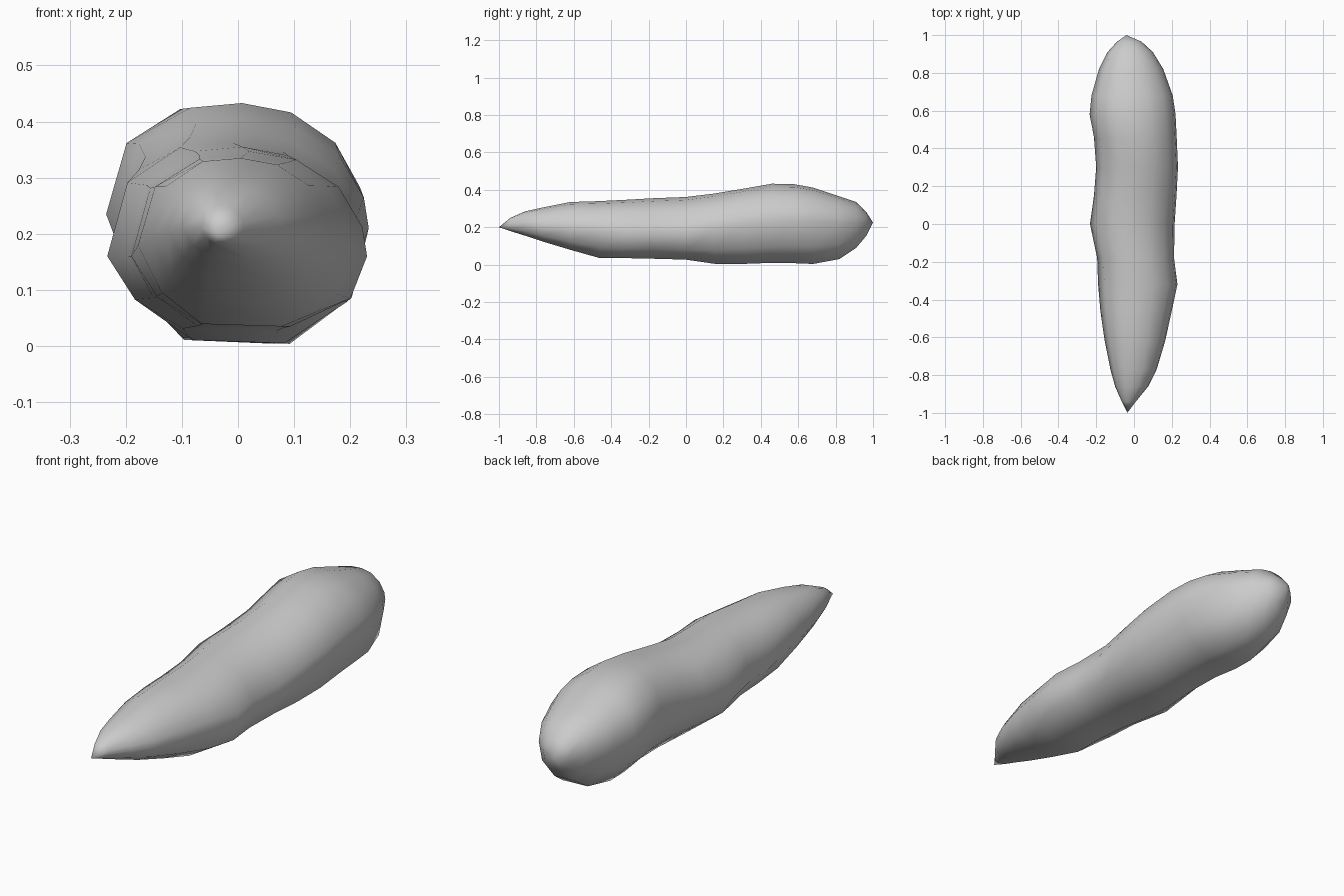
import bpy, bmesh

# Cross-section in unit space (x, z), anticlockwise from the right side
PROFILE = [(1, 0), (0.96, 0.28), (0.76, 0.66), (0.4, 0.92), (0, 1), (-0.42, 0.96), (-0.84, 0.65),
           (-1, 0), (-0.78, -0.58), (-0.4, -0.97), (0.35, -1), (0.86, -0.6)]

# Stations along the body: y, x min, x max, z min, z of widest point, z max
STATIONS = [
    (-0.94, -0.065, 0.01, 0.18, 0.21, 0.25),
    (-0.86, -0.10, 0.075, 0.155, 0.21, 0.285),
    (-0.77, -0.125, 0.12, 0.125, 0.20, 0.305),
    (-0.62, -0.155, 0.165, 0.08, 0.19, 0.335),
    (-0.46, -0.178, 0.20, 0.035, 0.18, 0.34),
    (-0.32, -0.19, 0.23, 0.035, 0.16, 0.347),
    (-0.18, -0.195, 0.212, 0.032, 0.16, 0.355),
    (0.00, -0.233, 0.215, 0.027, 0.16, 0.362),
    (0.15, -0.212, 0.225, 0.005, 0.19, 0.38),
    (0.30, -0.20, 0.233, 0.004, 0.21, 0.405),
    (0.46, -0.212, 0.226, 0.01, 0.225, 0.433),
    (0.58, -0.235, 0.22, 0.008, 0.235, 0.43),
    (0.68, -0.225, 0.205, 0.004, 0.235, 0.412),
    (0.82, -0.185, 0.155, 0.03, 0.225, 0.365),
    (0.91, -0.14, 0.10, 0.09, 0.225, 0.335),
    (0.965, -0.09, 0.04, 0.155, 0.225, 0.28),
]


def ring(bm, y, x0, x1, z0, zc, z1):
    cx, hw = (x0 + x1) / 2, (x1 - x0) / 2
    return [bm.verts.new((cx + hw * u, y, zc + v * ((z1 - zc) if v > 0 else (zc - z0))))
            for u, v in PROFILE]


# Tapered body lofted through the stations, closed with a point at each end
bm = bmesh.new()
rings = [ring(bm, *s) for s in STATIONS]
front_tip = bm.verts.new((-0.035, -1, 0.2))
back_tip = bm.verts.new((-0.04, 1, 0.225))
n = len(PROFILE)
for i in range(n):
    j = (i + 1) % n
    for a, b in zip(rings, rings[1:]):
        bm.faces.new((a[i], a[j], b[j], b[i]))
    bm.faces.new((front_tip, rings[0][j], rings[0][i]))
    bm.faces.new((back_tip, rings[-1][i], rings[-1][j]))
bmesh.ops.recalc_face_normals(bm, faces=bm.faces)
for f in bm.faces:
    f.smooth = True

mesh = bpy.data.meshes.new("tapered_body")
bm.to_mesh(mesh)
bm.free()
bpy.context.collection.objects.link(bpy.data.objects.new("tapered_body", mesh))
